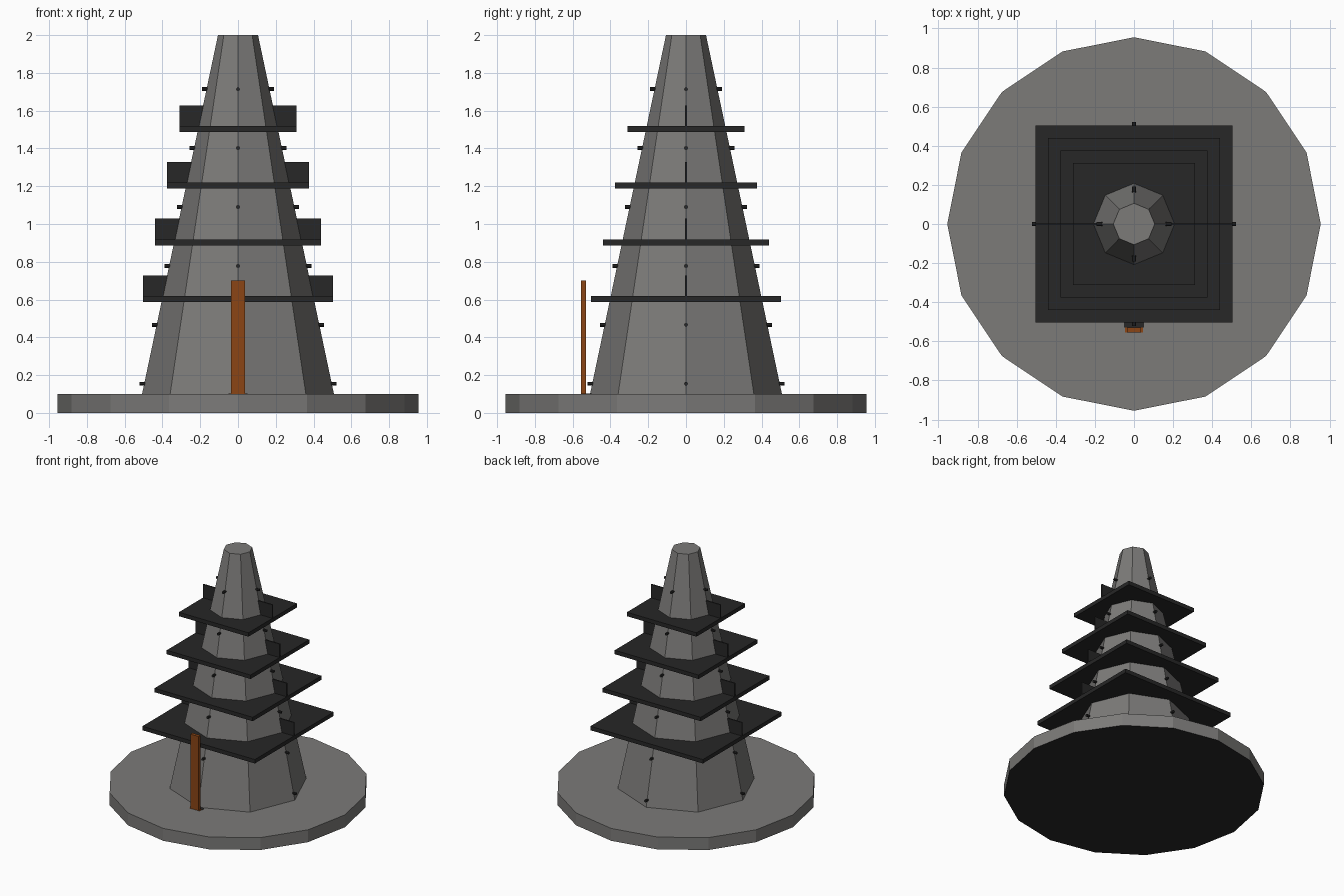
import bpy, math
from mathutils import Matrix, Vector

if "Cube" in bpy.data.objects:
    bpy.data.objects.remove(bpy.data.objects["Cube"])


def material(name, rgb):
    m = bpy.data.materials.new(name)
    m.diffuse_color = (*rgb, 1)
    m.use_nodes = True
    m.node_tree.nodes["Principled BSDF"].inputs["Base Color"].default_value = m.diffuse_color
    return m


stone = material("grey stone", (0.2, 0.196, 0.19))
dark = material("dark slate", (0.02, 0.02, 0.02))
wood = material("brown wood", (0.258, 0.06, 0.0075))


def finish(name, mat):
    ob = bpy.context.object
    ob.name = name
    ob.data.materials.append(mat)
    return ob


def box(name, mat, center, size):
    bpy.ops.mesh.primitive_cube_add(size=1)
    ob = finish(name, mat)
    ob.data.transform(Matrix.Translation(center) @ Matrix.Diagonal((*size, 1)))
    return ob


def frustum(name, mat, sides, r1, r2, z1, z2):
    # Corners sit on the x and y axes
    bpy.ops.mesh.primitive_cone_add(vertices=sides, radius1=r1, radius2=r2,
                                    depth=z2 - z1, location=(0, 0, (z1 + z2) / 2))
    return finish(name, mat)


Z0, Z1, R0, R1 = 0.1, 2.0, 0.508, 0.106

# Round foundation with a dark underside
base = frustum("foundation", stone, 16, 0.955, 0.955, 0, Z0)
base.data.materials.append(dark)
for p in base.data.polygons:
    if p.normal.z < -0.5:
        p.material_index = 1

# Tapering octagonal tower
frustum("tower", stone, 8, R0, R1, Z0, Z1)

# Four square roofs, each with a thin upright fin
for i in range(4):
    w = 2 * (0.503 - 0.064 * i)
    z = 0.603 + 0.3 * i
    box(f"roof_{i + 1}", dark, (0, 0, z), (w, w, 0.032))
    box(f"roof_fin_{i + 1}", dark, (0, 0, z + 0.055), (w, 0.01, 0.14))

# Door post standing in front, with painted threshold plates at its foot
box("door_post", wood, (0, -0.543, 0.4), (0.072, 0.025, 0.6))
box("door_foot", wood, (0, -0.543, 0.1), (0.09, 0.025, 0.004))
box("threshold", dark, (0, -0.515, 0.1), (0.1, 0.03, 0.004))

# Small studs on the four axis corners of the tower
for level in range(6):
    z = 0.154 + 0.312 * level
    r = R0 + (R1 - R0) * (z - Z0) / (Z1 - Z0)
    for k in range(4):
        a = k * math.pi / 2
        d = Vector((math.cos(a), math.sin(a), 0))
        bpy.ops.mesh.primitive_cylinder_add(
            vertices=8, radius=0.01, depth=0.05,
            location=d * r + Vector((0, 0, z)),
            rotation=(0, math.pi / 2, a))
        finish(f"stud_{level + 1}_{k + 1}", dark)
